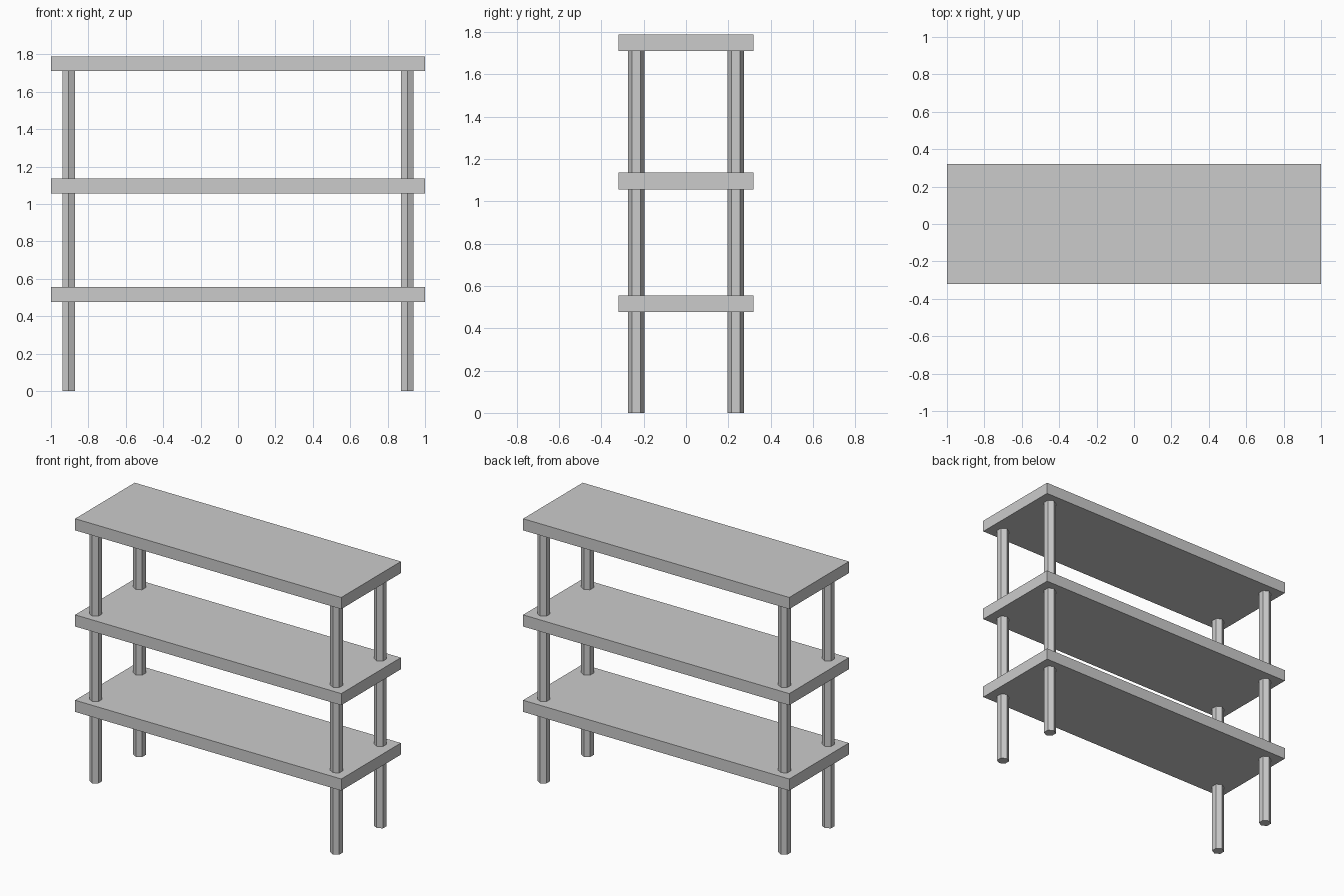
import bpy
import math

cube = bpy.data.objects.get("Cube")
if cube:
    bpy.data.objects.remove(cube, do_unlink=True)

# One grey for everything
GREY = (0.6, 0.6, 0.6, 1.0)
grey = bpy.data.materials.new("light_grey")
grey.use_nodes = True
grey.diffuse_color = GREY
grey.node_tree.nodes["Principled BSDF"].inputs["Base Color"].default_value = GREY

DEPTH, THICK = 0.64, 0.079
SHELF_TOPS = {"lower": 0.556, "middle": 1.136, "top": 1.789}
LEG_X, LEG_Y, LEG_RADIUS = 0.905, 0.235, 0.039


def finish(name):
    obj = bpy.context.object
    obj.name = obj.data.name = name
    obj.data.materials.append(grey)
    return obj


# Shelves: three flat boards
for level, top in SHELF_TOPS.items():
    bpy.ops.mesh.primitive_cube_add(size=1, location=(0, 0, top - THICK / 2))
    board = finish(level + "_shelf")
    board.scale = (2, DEPTH, THICK)
    bpy.ops.object.transform_apply(location=False, rotation=False, scale=True)

# Legs: hexagonal posts with an edge facing front and back
leg_height = SHELF_TOPS["top"] - THICK
for side, sx in (("left", 1), ("right", -1)):
    for end, sy in (("front", -1), ("back", 1)):
        bpy.ops.mesh.primitive_cylinder_add(
            vertices=6, radius=LEG_RADIUS, depth=leg_height,
            location=(sx * LEG_X, sy * LEG_Y, leg_height / 2))
        finish(f"{end}_{side}_leg")
